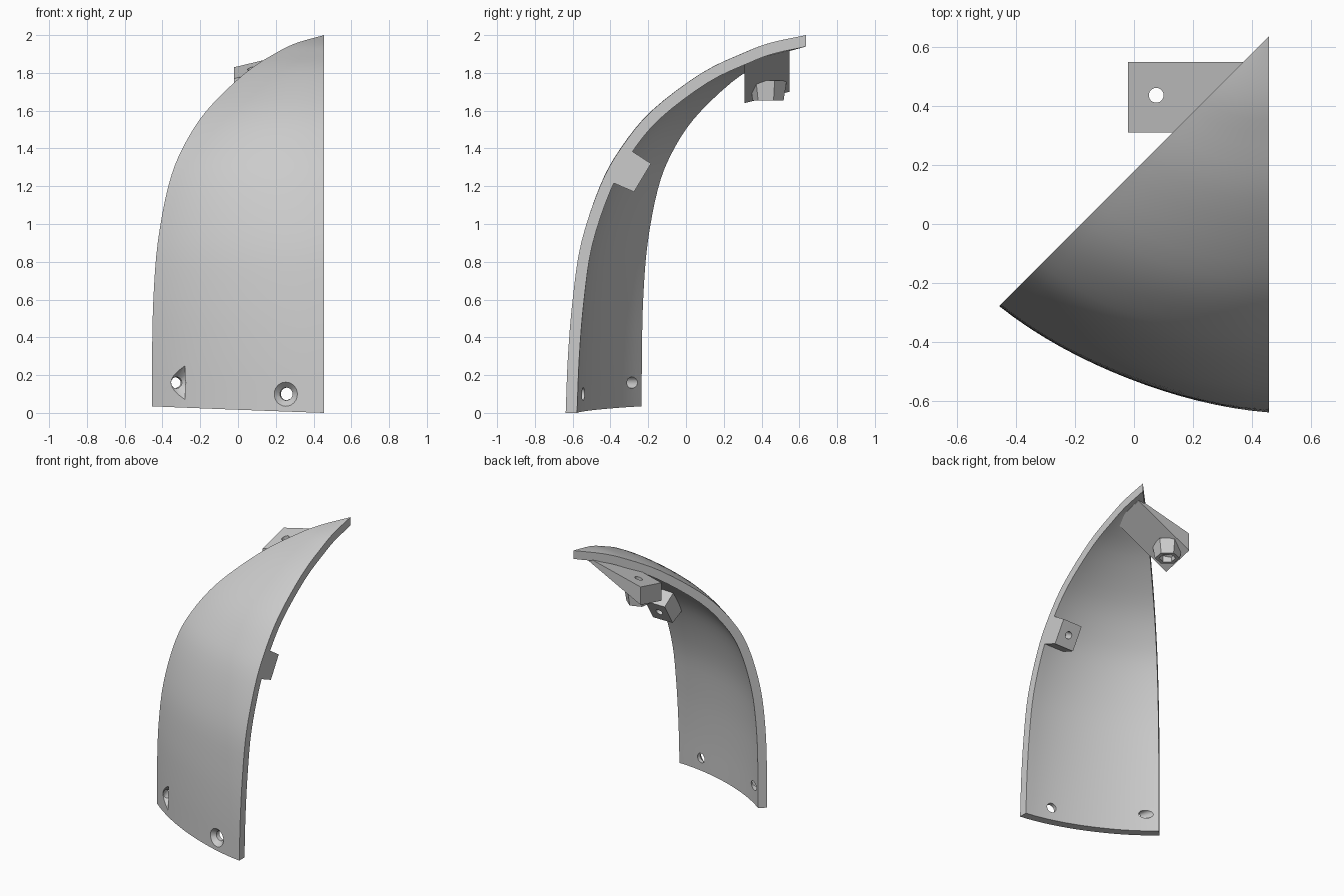
import bpy, bmesh, math
from mathutils import Vector, Matrix

cube = bpy.data.objects.get("Cube")
if cube:
    bpy.data.objects.remove(cube, do_unlink=True)

grey = bpy.data.materials.new("light grey")
grey.use_nodes = True
grey.diffuse_color = (0.6, 0.6, 0.6, 1)
grey.node_tree.nodes["Principled BSDF"].inputs["Base Color"].default_value = (0.6, 0.6, 0.6, 1)

AXIS = Vector((0.456, 0.635, 0))   # vertical axis the shell curves around
SECTOR = math.radians(45)
THICK = 0.06


def finish(bm, name):
    bmesh.ops.remove_doubles(bm, verts=bm.verts, dist=0.0005)
    bmesh.ops.recalc_face_normals(bm, faces=bm.faces)
    mesh = bpy.data.meshes.new(name)
    bm.to_mesh(mesh)
    bm.free()
    mesh.materials.append(grey)
    ob = bpy.data.objects.new(name, mesh)
    bpy.context.collection.objects.link(ob)
    return ob


def cone(name, start, end, r1, r2, sides=24, turn=0.0):
    d = Vector(end) - Vector(start)
    rot = d.to_track_quat('Z', 'Y').to_matrix().to_4x4()
    bm = bmesh.new()
    bmesh.ops.create_cone(bm, cap_ends=True, segments=sides, radius1=r1, radius2=r2, depth=d.length,
                          matrix=Matrix.Translation((Vector(start) + Vector(end)) / 2) @ rot
                          @ Matrix.Rotation(turn, 4, 'Z'))
    return finish(bm, name)


def cut(target, cutter):
    cutter.hide_render = True
    mod = target.modifiers.new("cut", 'BOOLEAN')
    mod.operation = 'DIFFERENCE'
    mod.solver = 'EXACT'
    mod.object = cutter
    bpy.context.view_layer.objects.active = target
    bpy.ops.object.modifier_apply(modifier=mod.name)
    bpy.data.objects.remove(cutter, do_unlink=True)


def prism(name, near, far):
    """Solid between two matching outlines."""
    bm = bmesh.new()
    a = [bm.verts.new(p) for p in near]
    b = [bm.verts.new(p) for p in far]
    bm.faces.new(a)
    bm.faces.new(b[::-1])
    for i in range(len(a)):
        j = (i + 1) % len(a)
        bm.faces.new((a[i], b[i], b[j], a[j]))
    return finish(bm, name)


def smooth_path(pts, steps=4):
    """Catmull-Rom curve through the points."""
    p = [pts[0] * 2 - pts[1]] + pts + [pts[-1] * 2 - pts[-2]]
    out = []
    for i in range(1, len(p) - 2):
        for s in range(steps):
            t = s / steps
            out.append(0.5 * (2 * p[i] + (p[i + 1] - p[i - 1]) * t
                       + (2 * p[i - 1] - 5 * p[i] + 4 * p[i + 1] - p[i + 2]) * t * t
                       + (3 * p[i] - p[i - 1] - 3 * p[i + 1] + p[i + 2]) * t ** 3))
    return out + [pts[-1]]


# Curved shell: height, radius on the straight side, radius on the diagonal side
PROFILE = [(0, 1.272, 1.29), (0.3, 1.26, 1.288), (0.6, 1.235, 1.278), (0.9, 1.19, 1.245),
           (1.2, 1.09, 1.166), (1.4, 0.98, 1.06), (1.6, 0.815, 0.88), (1.8, 0.55, 0.59),
           (1.91, 0.32, 0.35), (1.96, 0.185, 0.2), (2.0, 0, 0)]
COLS = 16
bm = bmesh.new()
outer, inner = [], []
for c in range(COLS + 1):
    f = c / COLS
    ang = f * SECTOR
    dip = 0.03 * math.sin(math.pi * f)     # the foot is flatter than a true arc
    path = smooth_path([Vector((a + (b - a) * f - dip * (1 - z / 2), z)) for z, a, b in PROFILE])
    o_col, i_col = [], []
    for k, p in enumerate(path):
        d = (path[min(k + 1, len(path) - 1)] - path[max(k - 1, 0)]).normalized()
        q = p + Vector((-d.y, d.x)) * THICK
        if k == 0:
            q.y = 0
        if k == len(path) - 1:
            q = p - Vector((0, THICK))
        for col, (r, z) in ((o_col, p), (i_col, q)):
            r = max(r, 0)
            z += 0.035 * f * (1 - z / 2) ** 3
            col.append(bm.verts.new((AXIS.x - r * math.sin(ang), AXIS.y - r * math.cos(ang), z)))
    outer.append(o_col)
    inner.append(i_col)
rows = len(outer[0])
for c in range(COLS):
    for k in range(rows - 1):
        for g in (outer, inner):
            bm.faces.new((g[c][k], g[c + 1][k], g[c + 1][k + 1], g[c][k + 1]))
    bm.faces.new((outer[c][0], outer[c + 1][0], inner[c + 1][0], inner[c][0]))
for c in (0, COLS):
    for k in range(rows - 1):
        bm.faces.new((outer[c][k], outer[c][k + 1], inner[c][k + 1], inner[c][k]))
shell = finish(bm, "curved_shell")

# Countersunk screw holes near the foot: point on the outer face, outward direction, radius
for spot, out, r_hole in (((0.25, -0.605, 0.10), (-0.16, -0.98, 0), 0.034),
                          ((-0.315, -0.375, 0.16), (0.3, -0.95, 0), 0.03)):
    spot, out = Vector(spot), Vector(out)
    cut(shell, cone("screw_cutter", spot - out * 0.16, spot + out * 0.1, r_hole, r_hole))
    cut(shell, cone("sink_cutter", spot - out * 0.035, spot + out * 0.03, r_hole, 0.092))

# Small tab inside the straight edge, with a blind hole
tab_outline = [(-0.285, 1.385), (-0.185, 1.32), (-0.275, 1.17), (-0.39, 1.22)]
tab = prism("edge_tab", [(0.3, y, z) for y, z in tab_outline], [(0.456, y, z) for y, z in tab_outline])
mid = Vector((0.375, -0.23, 1.245))
inward = Vector((0, 0.86, -0.51))
cut(tab, cone("tab_cutter", mid - inward * 0.07, mid + inward * 0.05, 0.025, 0.025))


# Sloping bracket that reaches out past the diagonal edge
def bracket_end(x):
    dx = x + 0.02
    return [(x, 0.31, 1.64 + 0.5 * dx), (x, 0.548, 1.70 + 0.5 * dx),
            (x, 0.548, 1.83 + 0.24 * dx), (x, 0.31, 1.77 + 0.24 * dx)]


bracket = prism("top_bracket", bracket_end(-0.02), bracket_end(0.42))

# Six-sided nut holder below the bracket
hx, hy = 0.075, 0.435
TURN = math.radians(-10)
holder = cone("nut_holder", (hx, hy, 1.655), (hx, hy, 1.76), 0.083, 0.1, 6, TURN)
cut(holder, cone("nut_cutter", (hx, hy, 1.6), (hx, hy, 1.70), 0.055, 0.055, 6, TURN))
for part in (bracket, holder):
    cut(part, cone("bolt_cutter", (hx, hy, 1.5), (hx, hy, 2.0), 0.025, 0.025))

# Smooth shading with crisp edges
bpy.ops.object.select_all(action='DESELECT')
for ob in (shell, tab, bracket, holder):
    ob.select_set(True)
bpy.context.view_layer.objects.active = shell
bpy.ops.object.shade_smooth_by_angle(angle=math.radians(30))
